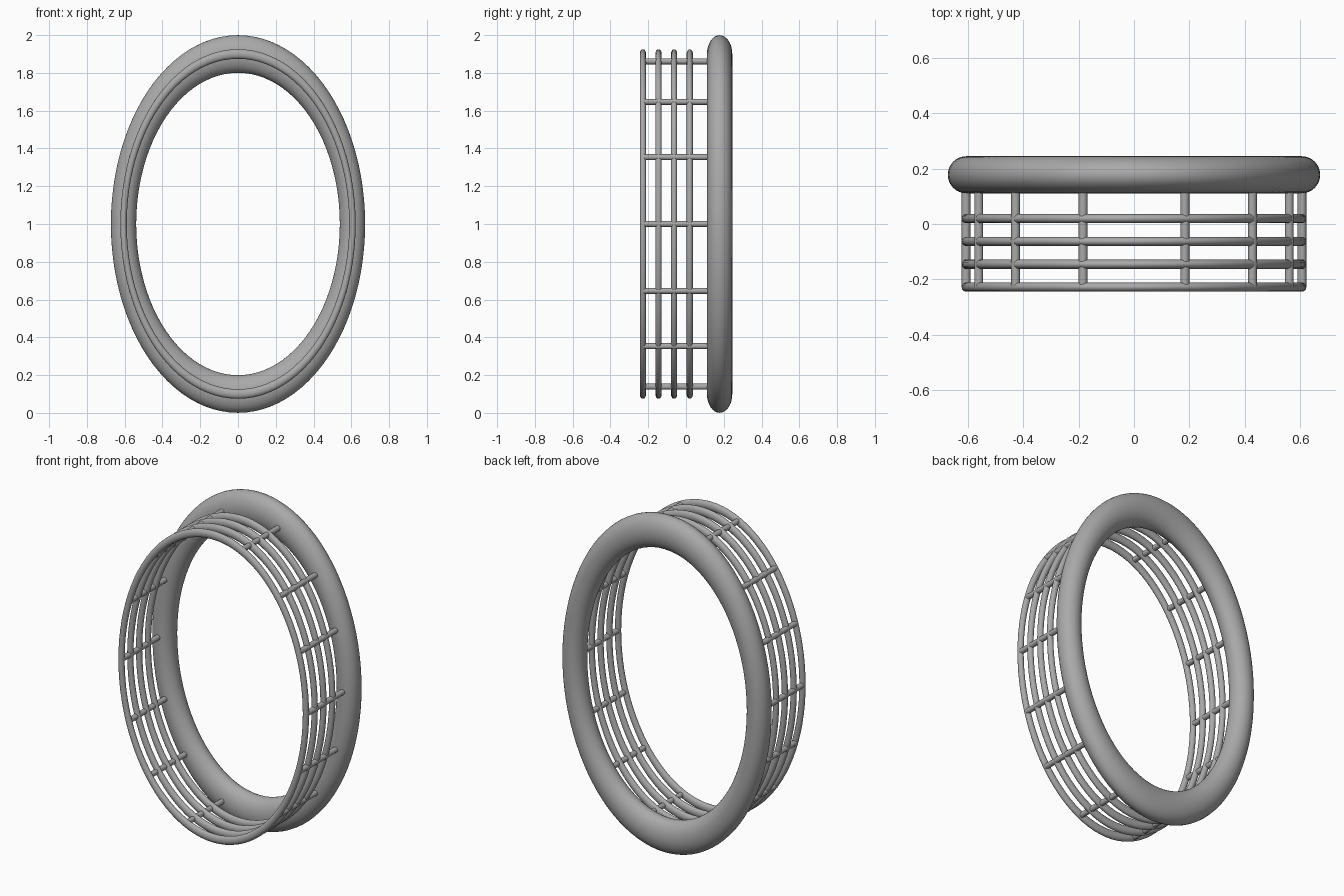
import bpy
import math

if "Cube" in bpy.data.objects:
    bpy.data.objects.remove(bpy.data.objects["Cube"], do_unlink=True)

RX, RZ = 0.606, 0.9          # half axes of the oval centre line
RIM_Y, FRONT_Y, PITCH = 0.178, -0.228, 0.0825

grey = bpy.data.materials.new("satin_grey")
grey.use_nodes = True
colour = (0.4, 0.4, 0.4, 1)
grey.diffuse_color = colour
grey.node_tree.nodes["Principled BSDF"].inputs["Base Color"].default_value = colour


def finish(name):
    obj = bpy.context.object
    obj.name = name
    obj.data.materials.append(grey)
    bpy.ops.object.transform_apply(location=False, rotation=True, scale=True)
    bpy.ops.object.shade_smooth_by_angle(angle=math.radians(40))


def oval_ring(name, y, tube, sides):
    # Upright torus stretched in height
    bpy.ops.mesh.primitive_torus_add(
        major_radius=RX, minor_radius=tube, major_segments=96,
        minor_segments=sides, location=(0, y, 1), rotation=(math.pi / 2, 0, 0))
    bpy.context.object.scale = (1, RZ / RX, 1)
    finish(name)


def bar(name, x, z):
    # Straight rod from the front ring into the rim
    bpy.ops.mesh.primitive_cylinder_add(
        vertices=16, radius=0.016, depth=RIM_Y - FRONT_Y,
        location=(x, (RIM_Y + FRONT_Y) / 2, 1 + z), rotation=(math.pi / 2, 0, 0))
    finish(name)


# Thick rear rim
oval_ring("rim", RIM_Y, 0.067, 32)

# Thin rings in front of it
for i in range(4):
    oval_ring(f"thin_ring_{i + 1}", FRONT_Y + i * PITCH, 0.017, 14)

# Cross bars, mirrored left/right and up/down
for level, (x, z) in enumerate([(0.607, 0), (0.561, 0.354), (0.428, 0.647), (0.184, 0.861)]):
    for side, sx in (("left", 1), ("right", -1)):
        for half, sz in (("upper", 1), ("lower", -1)) if z else (("middle", 1),):
            bar(f"cross_bar_{side}_{half}_{level}", sx * x, sz * z)
